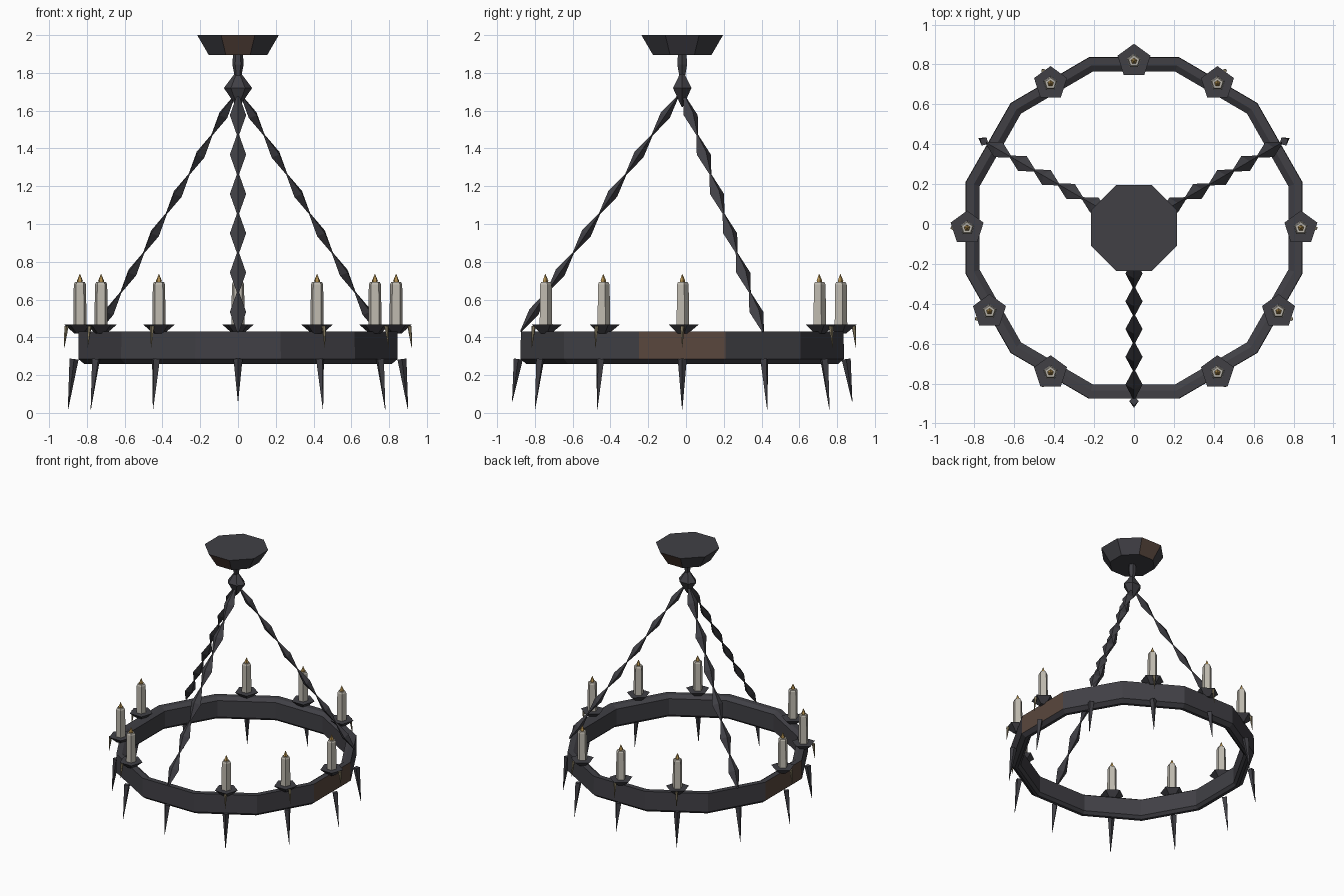
import bpy, bmesh, math
from mathutils import Vector, Matrix

if "Cube" in bpy.data.objects:
    bpy.data.objects.remove(bpy.data.objects["Cube"])

CY = -0.02  # ring centre in y


def mat(name, rgb):
    m = bpy.data.materials.new(name)
    m.diffuse_color = (*rgb, 1)
    m.use_nodes = True
    m.node_tree.nodes["Principled BSDF"].inputs["Base Color"].default_value = m.diffuse_color
    return m


IRON = mat("dark_iron", (0.052, 0.051, 0.060))
RUST = mat("rusty_iron", (0.10, 0.062, 0.047))
WAX = mat("pale_wax", (0.52, 0.49, 0.43))
DRIP = mat("old_wax_drip", (0.24, 0.20, 0.12))
FLAME = mat("flame_gold", (0.45, 0.28, 0.08))


def lathe(name, mats, stations, sides, phase=0.0, matrix=None, closed=False, rule=None):
    """Sweep (radius, z) stations round z with few sides; closed joins last to first."""
    bm = bmesh.new()
    loops = []
    for r, z in stations:
        loops.append([bm.verts.new((r * math.cos(phase + 2 * math.pi * i / sides),
                                    r * math.sin(phase + 2 * math.pi * i / sides), z))
                      for i in range(sides)])
    pairs = list(zip(loops, loops[1:]))
    if closed:
        pairs.append((loops[-1], loops[0]))
    for a, b in pairs:
        for i in range(sides):
            j = (i + 1) % sides
            bm.faces.new((a[i], a[j], b[j], b[i]))
    if not closed:
        bm.faces.new(loops[0][::-1])
        bm.faces.new(loops[-1])
    bmesh.ops.recalc_face_normals(bm, faces=bm.faces[:])
    bm.normal_update()
    if rule:
        for f in bm.faces:
            f.material_index = rule(f)
    if matrix:
        bm.transform(matrix)
    me = bpy.data.meshes.new(name)
    bm.to_mesh(me)
    bm.free()
    for m in mats:
        me.materials.append(m)
    ob = bpy.data.objects.new(name, me)
    bpy.context.collection.objects.link(ob)
    return ob


def polar(r, a, z):
    return Vector((r * math.cos(a), CY + r * math.sin(a), z))


def along(p, q, a, wide=1.0, thin=1.0):
    """Frame at p with z towards q and x along the ring tangent at angle a."""
    zax = (q - p).normalized()
    xax = Vector((-math.sin(a), math.cos(a), 0))
    yax = zax.cross(xax).normalized()
    rot = Matrix((xax, yax, zax)).transposed().to_4x4()
    return Matrix.Translation(p) @ rot @ Matrix.Diagonal((wide, thin, 1, 1))


centre = Matrix.Translation((0, CY, 0))

# Twelve-sided iron ring, rusty on the outer left and right panels
k = 1 / math.cos(math.radians(15))
profile = [(0.852, 0.285), (0.85, 0.43), (0.81, 0.43), (0.78, 0.41),
           (0.78, 0.28), (0.80, 0.26), (0.822, 0.26)]
lathe("ring", [IRON, RUST], [(r * k, z) for r, z in profile], 12, math.radians(15),
      centre @ Matrix.Diagonal((0.992, 1.005, 1, 1)), True,
      lambda f: int(abs(f.normal.x) > 0.95 and f.normal.x * f.calc_center_median().x > 0
                    and f.calc_center_median().length > 0.85))

# Eight-sided ceiling canopy, rusty on the front and back panels
k8 = 1 / math.cos(math.pi / 8)
lathe("ceiling_canopy", [IRON, RUST], [(0.155 * k8, 1.895), (0.216 * k8, 2.0)], 8, math.pi / 8,
      centre, rule=lambda f: int(abs(f.normal.y) > 0.7 and abs(f.normal.x) < 0.1))

# Stem and hub under the canopy
lathe("stem", [IRON], [(0.026, 1.90), (0.03, 1.845), (0.018, 1.785)], 6, 0, centre)
lathe("hub", [IRON], [(0.015, 1.80), (0.075, 1.72), (0.02, 1.64), (0.004, 1.62)], 6, 0,
      centre @ Matrix.Diagonal((1, 0.75, 1, 1)))

for s in range(12):
    a = math.radians(30 * s)

    # Hanging spike, leaning slightly outwards
    tip = 0.06 if s in (3, 9) else 0.018
    p, q = polar(0.868, a, 0.285), polar(0.90, a, tip)
    lathe(f"spike_{s}", [IRON], [(0.024, 0), (0.001, (q - p).length)], 4, 0, along(p, q, a))

    if s in (1, 5, 9):
        # Chain of six long diamond links
        p, q = polar(0.02, a, 1.68), polar(0.855, a, 0.43)
        n = (q - p).length / 6
        st = [(0.006, 0)]
        for i in range(6):
            st += [(1.0 * 0.043, (i + 0.5) * n), (0.006, (i + 1) * n)]
        lathe(f"chain_{s}", [IRON], st, 4, 0, along(p, q, a, 1, 0.65))
        continue

    # Drip plate, candle, flame and hanging wax drip
    at = Matrix.Translation(polar(0.837, a, 0))
    up = math.pi / 2
    lathe(f"drip_plate_{s}", [IRON], [(0.03, 0.42), (0.087, 0.467)], 5, up, at)
    lathe(f"candle_{s}", [WAX], [(0.037, 0.455), (0.034, 0.68), (0.028, 0.692)], 5, up, at)
    lathe(f"flame_{s}", [FLAME], [(0.014, 0.688), (0.016, 0.70), (0.001, 0.735)], 5, up, at)
    p, q = polar(0.908, a, 0.46), polar(0.92, a, 0.345)
    lathe(f"wax_drip_{s}", [DRIP], [(0.012, 0), (0.001, (q - p).length)], 5, 0, along(p, q, a))
